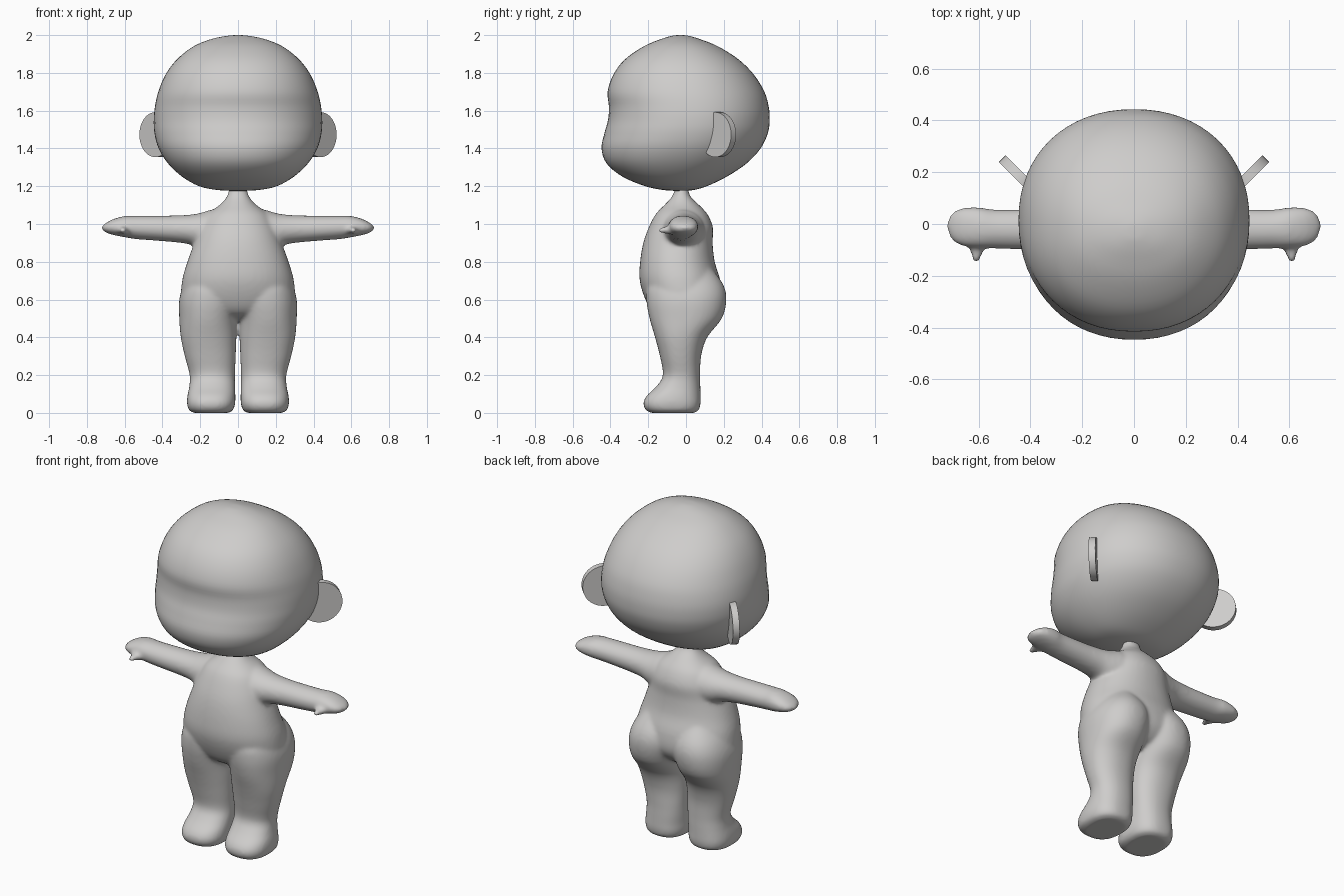
import bpy, bmesh, math
from mathutils import Matrix, Vector

skin = bpy.data.materials.new("warm_grey")
skin.diffuse_color = (0.62, 0.61, 0.60, 1)


def spline(rows, steps):
    """Catmull-Rom interpolation through the section rows."""
    out = []
    for i in range(len(rows) - 1):
        a, b, c, d = (rows[min(max(i + k, 0), len(rows) - 1)] for k in (-1, 0, 1, 2))
        for s in range(steps):
            t = s / steps
            out.append([q + 0.5 * t * (r - p + t * (2*p - 5*q + 4*r - w + t * (3*(q - r) + w - p)))
                        for p, q, r, w in zip(a, b, c, d)])
    return out + [list(rows[-1])]


def loft(bm, rows, axis="z", sign=1, steps=4, n=48):
    """Row: position along axis, low/high of the two other axes, roundness power."""
    rings = []
    for t, u0, u1, v0, v1, p in spline(rows, steps):
        ring = []
        for i in range(n):
            a = 2 * math.pi * i / n
            c, s = math.cos(a), math.sin(a)
            u = (u0 + u1) / 2 + (u1 - u0) / 2 * math.copysign(abs(c) ** (2 / p), c)
            v = (v0 + v1) / 2 + (v1 - v0) / 2 * math.copysign(abs(s) ** (2 / p), s)
            co = {"z": (u, v, t), "x": (t, u, v), "y": (u, t, v)}[axis]
            ring.append(bm.verts.new((co[0] * sign, co[1], co[2])))
        rings.append(ring)
    for r0, r1 in zip(rings, rings[1:]):
        for i in range(n):
            j = (i + 1) % n
            bm.faces.new((r0[i], r0[j], r1[j], r1[i]))
    bm.faces.new(rings[0])
    bm.faces.new(rings[-1])


def finish(bm, name, smooth=True):
    bmesh.ops.recalc_face_normals(bm, faces=bm.faces)
    for f in bm.faces:
        f.smooth = smooth
    me = bpy.data.meshes.new(name)
    bm.to_mesh(me)
    bm.free()
    me.materials.append(skin)
    ob = bpy.data.objects.new(name, me)
    bpy.context.collection.objects.link(ob)
    return ob


# Head: z, half width, front, back
head = [
    (1.175, 0.01, -0.04, -0.02), (1.18, 0.11, -0.12, 0.04), (1.2, 0.205, -0.215, 0.11),
    (1.25, 0.295, -0.335, 0.215), (1.32, 0.37, -0.42, 0.32), (1.4, 0.42, -0.447, 0.395),
    (1.48, 0.442, -0.432, 0.433), (1.55, 0.446, -0.413, 0.443), (1.62, 0.44, -0.408, 0.438),
    (1.7, 0.422, -0.415, 0.415), (1.79, 0.384, -0.385, 0.36), (1.87, 0.325, -0.325, 0.28),
    (1.94, 0.236, -0.225, 0.17), (1.98, 0.138, -0.13, 0.07), (1.997, 0.05, -0.07, 0.01),
    (2.0, 0.006, -0.036, -0.024),
]
bm = bmesh.new()
loft(bm, [(z, -w, w, f, b, 2.15) for z, w, f, b in head], n=64)
finish(bm, "head")

# Ears: thin discs angled backward
for s, side in ((1, "right"), (-1, "left")):
    bm = bmesh.new()
    m = (Matrix.Translation((0.425 * s, 0.168, 1.473))
         @ Matrix.Rotation(math.radians(45 * s), 4, "Z")
         @ Matrix.Rotation(math.radians(90), 4, "X"))
    bmesh.ops.create_cone(bm, cap_ends=True, segments=40, radius1=0.119, radius2=0.119,
                          depth=0.037, matrix=m)
    ear = finish(bm, side + "_ear", False)
    for f in ear.data.polygons:
        f.use_smooth = len(f.vertices) == 4
    for e in ear.data.edges:
        a, b = (ear.data.vertices[i].co for i in e.vertices)
        e.use_edge_sharp = abs(Vector((s, 1, 0)).normalized().dot(b - a)) > 1e-4 or abs(a.z - b.z) > 1e-4

# Torso and neck: z, half width, front, back
torso = [
    (0.49, 0.10, -0.09, 0.07), (0.53, 0.22, -0.17, 0.14), (0.6, 0.295, -0.215, 0.185),
    (0.7, 0.296, -0.245, 0.182), (0.8, 0.268, -0.243, 0.152), (0.9, 0.232, -0.226, 0.141),
    (0.98, 0.205, -0.198, 0.143), (1.05, 0.165, -0.162, 0.115), (1.1, 0.098, -0.115, 0.07),
    (1.14, 0.062, -0.078, 0.028), (1.18, 0.048, -0.06, 0.012), (1.23, 0.04, -0.055, 0.005),
]
bm = bmesh.new()
loft(bm, [(z, -w, w, f, b, 2.15) for z, w, f, b in torso])

# Legs with feet: z, inner, outer, front, back, roundness
legs = [
    (0.0, 0.05, 0.235, -0.185, 0.045, 2.5), (0.015, 0.026, 0.26, -0.213, 0.068, 2.5),
    (0.05, 0.015, 0.27, -0.226, 0.077, 2.5), (0.09, 0.014, 0.268, -0.209, 0.077, 2.4),
    (0.14, 0.015, 0.258, -0.157, 0.076, 2.3), (0.2, 0.016, 0.256, -0.122, 0.075, 2.2),
    (0.3, 0.012, 0.282, -0.138, 0.08, 2.2), (0.4, 0.008, 0.303, -0.164, 0.112, 2.2),
    (0.5, 0.001, 0.311, -0.193, 0.19, 2.2), (0.6, -0.02, 0.311, -0.21, 0.214, 2.2),
    (0.68, -0.01, 0.285, -0.20, 0.197, 2.2), (0.76, 0.04, 0.23, -0.12, 0.14, 2.0),
]
# Arms with mitten hands: x, back/front range, low/high, roundness
arms = [
    (0.05, -0.14, 0.10, 0.85, 1.08, 2), (0.14, -0.13, 0.10, 0.855, 1.075, 2),
    (0.2, -0.118, 0.085, 0.868, 1.058, 2), (0.26, -0.107, 0.07, 0.893, 1.049, 2),
    (0.34, -0.1, 0.06, 0.904, 1.045, 2), (0.45, -0.098, 0.056, 0.913, 1.044, 2),
    (0.54, -0.095, 0.056, 0.92, 1.044, 2), (0.6, -0.092, 0.064, 0.93, 1.042, 2.2),
    (0.66, -0.085, 0.062, 0.942, 1.026, 2.2), (0.7, -0.065, 0.045, 0.955, 1.005, 2.2),
    (0.717, -0.035, 0.018, 0.968, 0.992, 2), (0.723, -0.015, 0, 0.976, 0.984, 2),
]
# Thumbs: y, x range, z range
thumbs = [
    (-0.03, 0.55, 0.67, 0.945, 1.01, 2), (-0.08, 0.565, 0.645, 0.945, 0.995, 2),
    (-0.115, 0.585, 0.63, 0.95, 0.985, 2), (-0.148, 0.595, 0.625, 0.953, 0.977, 2),
]
for s in (1, -1):
    loft(bm, legs, "z", s)
    loft(bm, arms, "x", s)
    loft(bm, thumbs, "y", s, n=24)

# Fuse limbs and torso into one soft skin
body = finish(bm, "body")
fuse = body.modifiers.new("fuse", "REMESH")
fuse.mode = "VOXEL"
fuse.voxel_size = 0.01
fuse.use_smooth_shade = True
soften = body.modifiers.new("soften", "SMOOTH")
soften.factor = 0.5
soften.iterations = 10
